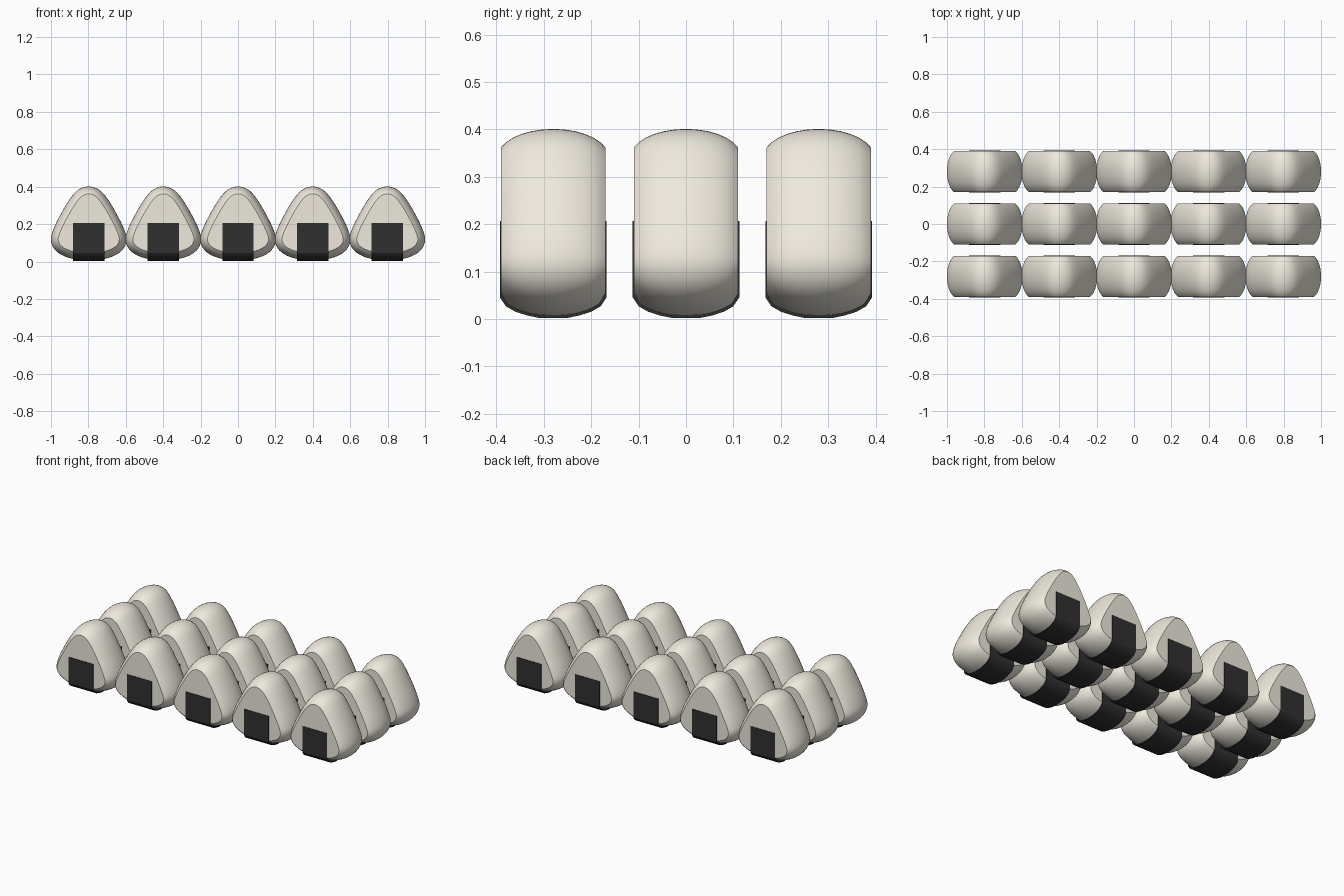
import bpy, bmesh, math
from mathutils import Vector

if "Cube" in bpy.data.objects:
    bpy.data.objects.remove(bpy.data.objects["Cube"])


def material(name, rgb):
    m = bpy.data.materials.new(name)
    m.diffuse_color = (*rgb, 1)
    m.use_nodes = True
    m.node_tree.nodes["Principled BSDF"].inputs["Base Color"].default_value = m.diffuse_color
    return m


def smooth_loop(pts, steps):
    """Closed Catmull-Rom curve through 2D points."""
    out, n = [], len(pts)
    for i in range(n):
        a, b, c, d = (Vector(pts[(i + k) % n]) for k in (-1, 0, 1, 2))
        for s in range(steps):
            t = s / steps
            out.append(0.5 * (2 * b + (c - a) * t + (2 * a - 5 * b + 4 * c - d) * t**2
                              + (3 * b - a - 3 * c + d) * t**3))
    return out


def finish(bm, name, mat):
    bmesh.ops.recalc_face_normals(bm, faces=bm.faces)
    mesh = bpy.data.meshes.new(name)
    bm.to_mesh(mesh)
    bm.free()
    mesh.materials.append(mat)
    ob = bpy.data.objects.new(name, mesh)
    bpy.context.collection.objects.link(ob)
    bpy.ops.object.select_all(action='DESELECT')
    ob.select_set(True)
    bpy.context.view_layer.objects.active = ob
    bpy.ops.object.shade_smooth_by_angle(angle=math.radians(28))
    return ob


def make_rice(mat):
    # Rounded-triangle outline (right half mirrored to the left)
    half = [(0.04, 0.392), (0.075, 0.367), (0.112, 0.318), (0.15, 0.253), (0.184, 0.185),
            (0.202, 0.128), (0.195, 0.085), (0.168, 0.05), (0.12, 0.024), (0.06, 0.01)]
    pts = [(0, 0.401)] + half + [(0, 0.006)] + [(-x, z) for x, z in reversed(half)]
    loop = smooth_loop(pts, 3)
    n = len(loop)
    inward = []
    for i in range(n):
        t = (loop[(i + 1) % n] - loop[i - 1]).normalized()
        inward.append(Vector((t.y, -t.x)))
    # Bulging rim swept from the front face to the back face
    bm = bmesh.new()
    top, segs, rings = math.radians(70), 12, []
    for k in range(segs + 1):
        a = -top + 2 * top * k / segs
        y = 0.11 * math.sin(a) / math.sin(top)
        inset = 0.039 * (1 - math.cos(a)) / (1 - math.cos(top))
        ring = []
        for p, d in zip(loop, inward):
            q = p + d * inset
            ring.append(bm.verts.new((q.x, y, q.y)))
        rings.append(ring)
    for r0, r1 in zip(rings, rings[1:]):
        for i in range(n):
            j = (i + 1) % n
            bm.faces.new((r0[i], r0[j], r1[j], r1[i]))
    bm.faces.new(rings[0])
    bm.faces.new(rings[-1])
    return finish(bm, "rice_ball", mat)


def make_wrap(mat):
    # Seaweed band: up the front, under the bottom, up the back
    half = [(0.1125, 0.207), (0.1125, 0.046), (0.1, 0.027), (0.08, 0.0155),
            (0.055, 0.0075), (0.028, 0.002)]
    outer = half + [(-y, z) for y, z in reversed(half)]
    inner = [(y * 0.965, z if z > 0.2 else z + 0.006) for y, z in outer]
    prof = outer + inner[::-1]
    n, m = len(outer), len(prof)
    bm = bmesh.new()
    left, right = ([bm.verts.new((x, y, z)) for y, z in prof] for x in (-0.084, 0.084))
    for i in range(m):
        j = (i + 1) % m
        bm.faces.new((left[i], left[j], right[j], right[i]))
    for side in (left, right):
        for i in range(n - 1):
            bm.faces.new((side[i], side[i + 1], side[m - 2 - i], side[m - 1 - i]))
    return finish(bm, "seaweed_wrap", mat)


parts = [make_rice(material("rice", (0.86, 0.82, 0.73))),
         make_wrap(material("seaweed", (0.03, 0.03, 0.03)))]

# Five columns by three rows sharing the same meshes
for ob in parts:
    for col in range(5):
        for row in range(3):
            first = col == 0 and row == 0
            item = ob if first else ob.copy()
            if not first:
                bpy.context.collection.objects.link(item)
            item.name = f"{ob.data.name}_{col + 1}_{row + 1}"
            item.location = ((col - 2) * 0.399, (row - 1) * 0.28, 0)
